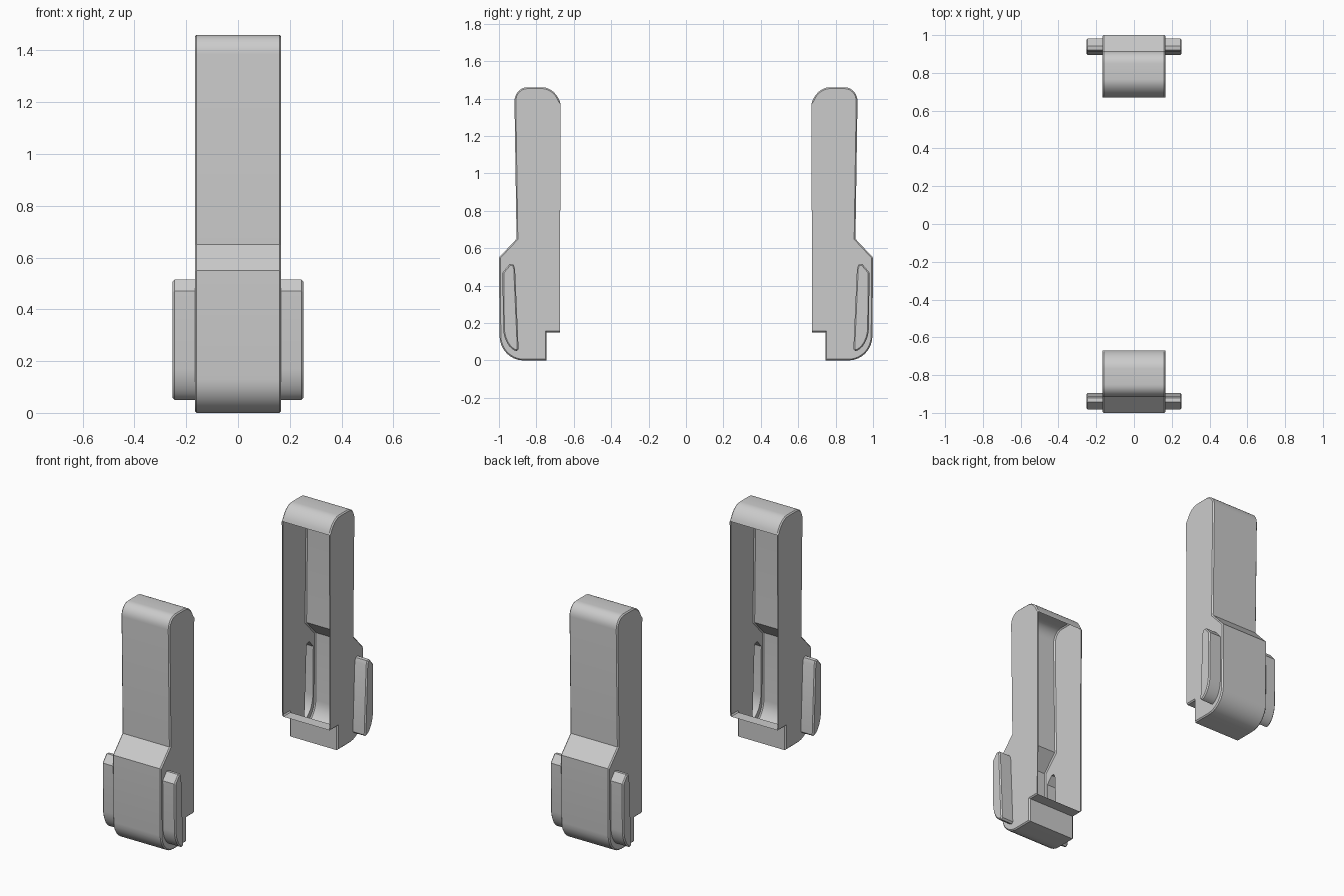
import bpy, bmesh, math
from mathutils import Vector

if "Cube" in bpy.data.objects:
    bpy.data.objects.remove(bpy.data.objects["Cube"])

HALF_W, FLANGE_X, BEVEL = 0.167, 0.252, 0.007


def corner(p0, c, p1, n=8):
    """Elliptical rounded corner from p0 to p1 around control point c."""
    p0, c, p1 = Vector(p0), Vector(c), Vector(p1)
    o = p0 + p1 - c
    return [o + (p0 - o) * math.cos(t) + (p1 - o) * math.sin(t)
            for t in (math.pi / 2 * i / n for i in range(n + 1))]


def inset(pts, d):
    """Offset a counter-clockwise outline inward."""
    out = []
    for i, p in enumerate(pts):
        a = (p - pts[i - 1]).normalized()
        b = (pts[(i + 1) % len(pts)] - p).normalized()
        n = Vector((-a.y - b.y, a.x + b.x)).normalized()
        out.append(p + n * d / max(0.5, n.dot(Vector((-a.y, a.x)))))
    return out


def ring(bm, pts, x, s):
    return [bm.verts.new((x, s * p.x, p.y)) for p in pts]


def loft(bm, a, b, closed=True):
    n = len(a)
    for i in range(n if closed else n - 1):
        j = (i + 1) % n
        bm.faces.new((a[i], a[j], b[j], b[i]))


def loop_edges(bm, r):
    out = []
    for i in range(len(r)):
        pair = (r[i - 1], r[i])
        out.append(bm.edges.get(pair) or bm.edges.new(pair))
    return out


def finish(bm, name):
    bmesh.ops.recalc_face_normals(bm, faces=bm.faces)
    me = bpy.data.meshes.new(name)
    bm.to_mesh(me)
    bm.free()
    ob = bpy.data.objects.new(name, me)
    bpy.context.collection.objects.link(ob)
    bpy.ops.object.select_all(action='DESELECT')
    ob.select_set(True)
    bpy.context.view_layer.objects.active = ob
    bpy.ops.object.shade_smooth_by_angle(angle=math.radians(25))


# Cover outline (y, z); the last-to-first edge is the open inner side
cover = [Vector((0.675, 0.15)), Vector((0.745, 0.15)), Vector((0.745, 0))]
cover += corner((0.87, 0), (0.995, 0), (0.997, 0.13))
cover += [Vector((1.0, 0.55)), Vector((0.906, 0.65))]
cover += corner((0.917, 1.385), (0.918, 1.46), (0.85, 1.46))
cover += corner((0.765, 1.46), (0.69, 1.46), (0.67, 1.37))
cover_in = inset(cover, BEVEL)
cover_in[0].x, cover_in[-1].x = cover[0].x, cover[-1].x

# Side flange outline (y, z)
flange = corner((0.905, 0.05), (0.972, 0.06), (0.978, 0.17))
flange += [Vector(p) for p in ((0.981, 0.47), (0.943, 0.515), (0.922, 0.513),
                               (0.914, 0.49), (0.895, 0.06))]
flange_in = inset(flange, BEVEL)

for s, label in ((-1, "front"), (1, "back")):
    # Hollow cover, with an opening in each side panel behind the flange
    bm = bmesh.new()
    mid = []
    for m in (-1, 1):
        outer = ring(bm, cover, m * (HALF_W - BEVEL), s)
        side = ring(bm, cover_in, m * HALF_W, s)
        loft(bm, outer, side)
        hole = ring(bm, flange, m * HALF_W, s)
        bmesh.ops.triangle_fill(bm, use_beauty=True, normal=(m, 0, 0),
                                edges=loop_edges(bm, side) + loop_edges(bm, hole))
        mid.append(outer)
    loft(bm, mid[0], mid[1], closed=False)
    finish(bm, label + "_cover")

    # Hollow flanges on both sides
    bm = bmesh.new()
    for m in (-1, 1):
        base = ring(bm, flange, m * HALF_W, s)
        rim = ring(bm, flange, m * (FLANGE_X - BEVEL), s)
        end = ring(bm, flange_in, m * FLANGE_X, s)
        loft(bm, base, rim)
        loft(bm, rim, end)
        bm.faces.new(end)
    finish(bm, label + "_side_flanges")
